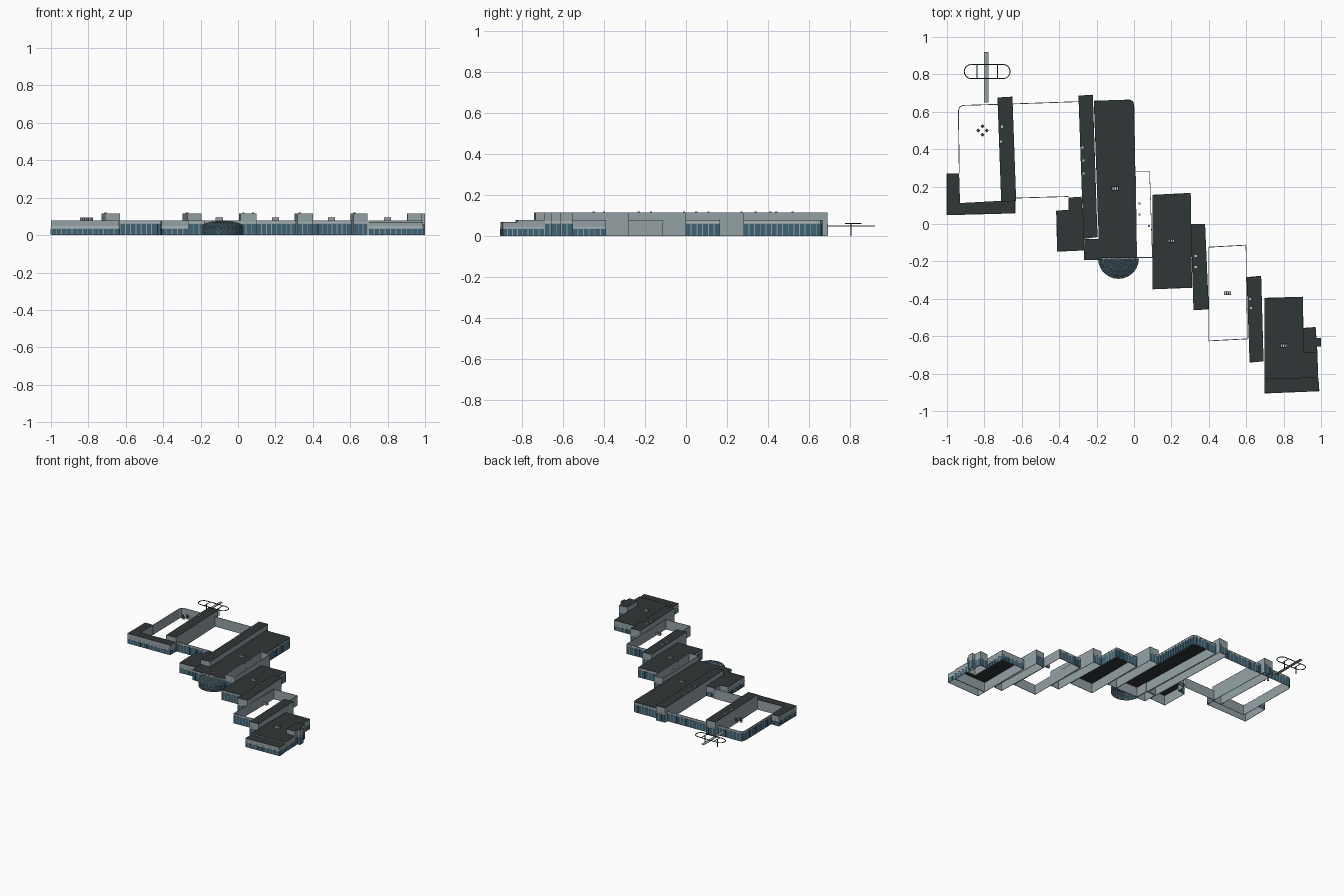
import bpy, bmesh, math
from mathutils import Vector

if "Cube" in bpy.data.objects:
    bpy.data.objects.remove(bpy.data.objects["Cube"])


def material(name, rgb):
    mat = bpy.data.materials.new(name)
    mat.use_nodes = True
    mat.diffuse_color = (*rgb, 1)
    mat.node_tree.nodes["Principled BSDF"].inputs["Base Color"].default_value = (*rgb, 1)
    return mat


MATS = [material("wall grey", (.30, .36, .38)),
        material("roof charcoal", (.03, .037, .038)),
        material("window blue", (.05, .125, .175)),
        material("trim light grey", (.52, .58, .6))]
WALL, ROOF, GLASS, TRIM = range(4)
LOW, TALL = .078, .115       # eaves heights of halls and spines
FULL, HALF = .06, .034       # window heights


def finish(name, bm):
    mesh = bpy.data.meshes.new(name)
    bmesh.ops.recalc_face_normals(bm, faces=bm.faces)
    bm.to_mesh(mesh)
    bm.free()
    for mat in MATS:
        mesh.materials.append(mat)
    obj = bpy.data.objects.new(name, mesh)
    bpy.context.collection.objects.link(obj)
    return obj


def prism(bm, points, z0, z1, mat):
    """Extrude a flat outline from z0 to z1."""
    base = bm.faces.new([bm.verts.new((p[0], p[1], z0)) for p in points])
    made = bmesh.ops.extrude_face_region(bm, geom=[base], use_keep_orig=True)["geom"]
    top = [g for g in made if isinstance(g, bmesh.types.BMVert)]
    bmesh.ops.translate(bm, verts=top, vec=(0, 0, z1 - z0))
    for vert in top:
        for face in vert.link_faces:
            face.material_index = mat
    base.material_index = mat


def slab(bm, p, q, z0, z1, inner, outer, mat):
    """Upright board along p-q, between two offsets from the line."""
    d = (q - p).normalized()
    n = Vector((d.y, -d.x))
    prism(bm, [p + n * inner, p + n * outer, q + n * outer, q + n * inner], z0, z1, mat)


def wall(bm, p, q, top, glass):
    """Thin wall with window bays and a light band on its outer side."""
    slab(bm, p, q, 0, top, -.003, 0, WALL)
    if not glass:
        return
    bays = max(1, round((q - p).length / .028))
    for i in range(bays):
        a, b = p.lerp(q, (i + .08) / bays), p.lerp(q, (i + .92) / bays)
        slab(bm, a, b, .003, glass, 0, .0012, GLASS)
    slab(bm, p, q, glass + .008, glass + .011, 0, .0012, TRIM)


def run(name, points, glass, top=LOW):
    """Open run of wall, outside on the right-hand side."""
    bm = bmesh.new()
    pts = [Vector(p) for p in points]
    for p, q in zip(pts, pts[1:]):
        wall(bm, p, q, top, glass)
    return finish(name, bm)


def block(name, points, top=LOW, glass=FULL, blank=(), roof=True):
    """Closed block; outline runs anticlockwise, blank lists windowless sides."""
    bm = bmesh.new()
    pts = [Vector(p) for p in points]
    for i, p in enumerate(pts):
        wall(bm, p, pts[(i + 1) % len(pts)], top, 0 if i in blank else glass)
    if roof:
        prism(bm, pts, top - .001, top + .0015, ROOF)
    return finish(name, bm)


# West wing and the walls round the two open courts
block("west_wing", [(-1, .048), (-.635, .058), (-.635, .128), (-.93, .112),
                    (-.935, .27), (-1, .27)], glass=HALF, blank=(2, 3))
run("north_court_wall", [(-.297, .655), (-.65, .643), (-.915, .635), (-.933, .625),
                         (-.94, .605), (-.935, .27)], FULL)
run("south_court_wall", [(-.63, .138), (-.35, .146)], FULL)
block("west_spine", [(-.71, .118), (-.63, .123), (-.65, .68), (-.73, .675)],
      TALL, blank=(0, 1, 3))

# Central halls
block("main_hall", [(-.185, -.183), (.013, -.183), (.006, .28), (0, .635), (-.006, .655),
                    (-.022, .664), (-.215, .658)], blank=(1, 6))
block("main_spine", [(-.27, -.08), (-.195, -.07), (-.22, .69), (-.297, .685)],
      TALL, blank=(0, 1, 3))
block("side_hall", [(-.41, -.147), (-.265, -.14), (-.28, .145), (-.35, .14),
                    (-.35, .075), (-.415, .07)], glass=HALF, blank=(1,))
block("entrance_hall", [(-.265, -.192), (-.18, -.192), (-.18, -.08), (-.265, -.08)],
      blank=(1, 2))
block("centre_spine", [(.013, -.18), (.1, -.18), (.085, .28), (.006, .28)],
      TALL, blank=(1, 3), roof=False)

# Eastern halls stepping forward
block("east_hall", [(.1, -.348), (.31, -.34), (.302, .165), (.1, .155)])
block("east_spine", [(.318, -.46), (.4, -.455), (.38, 0), (.303, 0)], TALL, blank=(1, 3))
block("open_hall", [(.398, -.626), (.608, -.615), (.6, -.112), (.398, -.123)],
      blank=(1, 3), roof=False)
block("far_east_spine", [(.618, -.74), (.693, -.733), (.68, -.278), (.602, -.285)],
      TALL, blank=(1, 3))
block("end_hall", [(.698, -.83), (.983, -.822), (.98, -.69), (.905, -.69),
                   (.903, -.39), (.698, -.396)], glass=HALF, blank=(0, 5))
block("end_hall_front", [(.698, -.905), (.99, -.893), (.985, -.822), (.698, -.83)],
      .068, HALF, blank=(2,))
block("end_tower", [(.905, -.69), (.98, -.69), (.97, -.552), (.903, -.557)], TALL)
block("tower_bay", [(.976, -.655), (.999, -.655), (.999, -.61), (.976, -.61)], TALL)

# Half-round glazed entrance with a shallow domed top and a lattice over it
def half_dome(name, mat):
    bm = bmesh.new()
    radius, sides = .108, 14
    profile = [(radius, 0), (radius, .025), (radius, .045)]
    for k in range(1, 5):
        a = math.pi / 2 * k / 5
        profile.append((radius * math.cos(a), .045 + .03 * math.sin(a)))
    rings = []
    for r, z in profile:
        angles = [math.pi * (1 + j / sides) for j in range(sides + 1)]
        rings.append([bm.verts.new((-.083 + r * math.cos(a), -.184 + r * math.sin(a), z))
                      for a in angles])
    for low, high in zip(rings, rings[1:]):
        for j in range(sides):
            bm.faces.new((low[j], low[j + 1], high[j + 1], high[j]))
    crown = bm.verts.new((-.083, -.184, .075))
    for j in range(sides):
        bm.faces.new((rings[-1][j], rings[-1][j + 1], crown))
    bmesh.ops.triangulate(bm, faces=bm.faces)
    for face in bm.faces:
        face.material_index = mat
    return finish(name, bm)


half_dome("entrance_dome", GLASS)
lattice = half_dome("entrance_lattice", WALL)
frame = lattice.modifiers.new("bars", "WIREFRAME")
frame.thickness = .0025


def box(bm, x, y, z, sx, sy, sz, mat):
    prism(bm, [(x - sx / 2, y - sy / 2), (x + sx / 2, y - sy / 2),
               (x + sx / 2, y + sy / 2), (x - sx / 2, y + sy / 2)], z, z + sz, mat)


# Rooftop plant units: grey cabinet with light vents
for i, (x, y) in enumerate([(-.1, .19), (.2, -.09), (.5, -.37), (.8, -.65)]):
    bm = bmesh.new()
    box(bm, x, y, LOW, .038, .02, .016, WALL)
    box(bm, x, y, LOW + .016, .038, .02, .001, ROOF)
    for dx in (-.012, 0, .012):
        box(bm, x + dx, y, LOW + .017, .006, .014, .001, TRIM)
    finish(f"plant_unit_{i + 1}", bm)

# Diamond-set unit over the west court
bm = bmesh.new()
for u in (-1, 1):
    for v in (-1, 1):
        cx, cy, r = -.81 + .0125 * u, .5 + .0125 * v, .0115
        cx, cy = -.81 + (u + v) * .0125 / 1.1, .5 + (u - v) * .0125 / 1.1
        outline = [(cx - r, cy), (cx, cy - r), (cx + r, cy), (cx, cy + r)]
        prism(bm, outline, LOW, .094, WALL)
        prism(bm, outline, .094, .095, ROOF)
finish("court_plant_unit", bm)

# Small vents along the spines
bm = bmesh.new()
for x, y in [(-.71, .44), (-.705, .52), (-.275, .41), (-.27, .34), (-.27, .27), (.03, .11),
             (.03, .05), (.08, -.01), (.33, -.17), (.33, -.23), (.625, -.45), (.62, -.4)]:
    box(bm, x, y, TALL, .011, .011, .005, TRIM)
finish("spine_vents", bm)

# Footbridge and the raised oval rail behind the west court
bm = bmesh.new()
box(bm, -.79, .785, .047, .022, .27, .004, WALL)
finish("footbridge", bm)

bm = bmesh.new()
oval = []
for side, cx in ((-1, -.74 + .04), (1, -.87)):
    for k in range(9):
        a = math.pi * (k / 8 - .5) + (0 if side < 0 else math.pi)
        oval.append(Vector((cx + .038 * math.cos(a), .815 + .038 * math.sin(a))))
for p, q in zip(oval, oval[1:] + oval[:1]):
    slab(bm, p, q, .06, .064, -.0025, .0025, ROOF)
finish("oval_rail", bm)

bm = bmesh.new()
for x in (-.84, -.73):
    box(bm, x, .805, 0, .005, .005, .062, ROOF)
    box(bm, x, .815, .06, .005, .076, .003, ROOF)
finish("rail_posts", bm)
